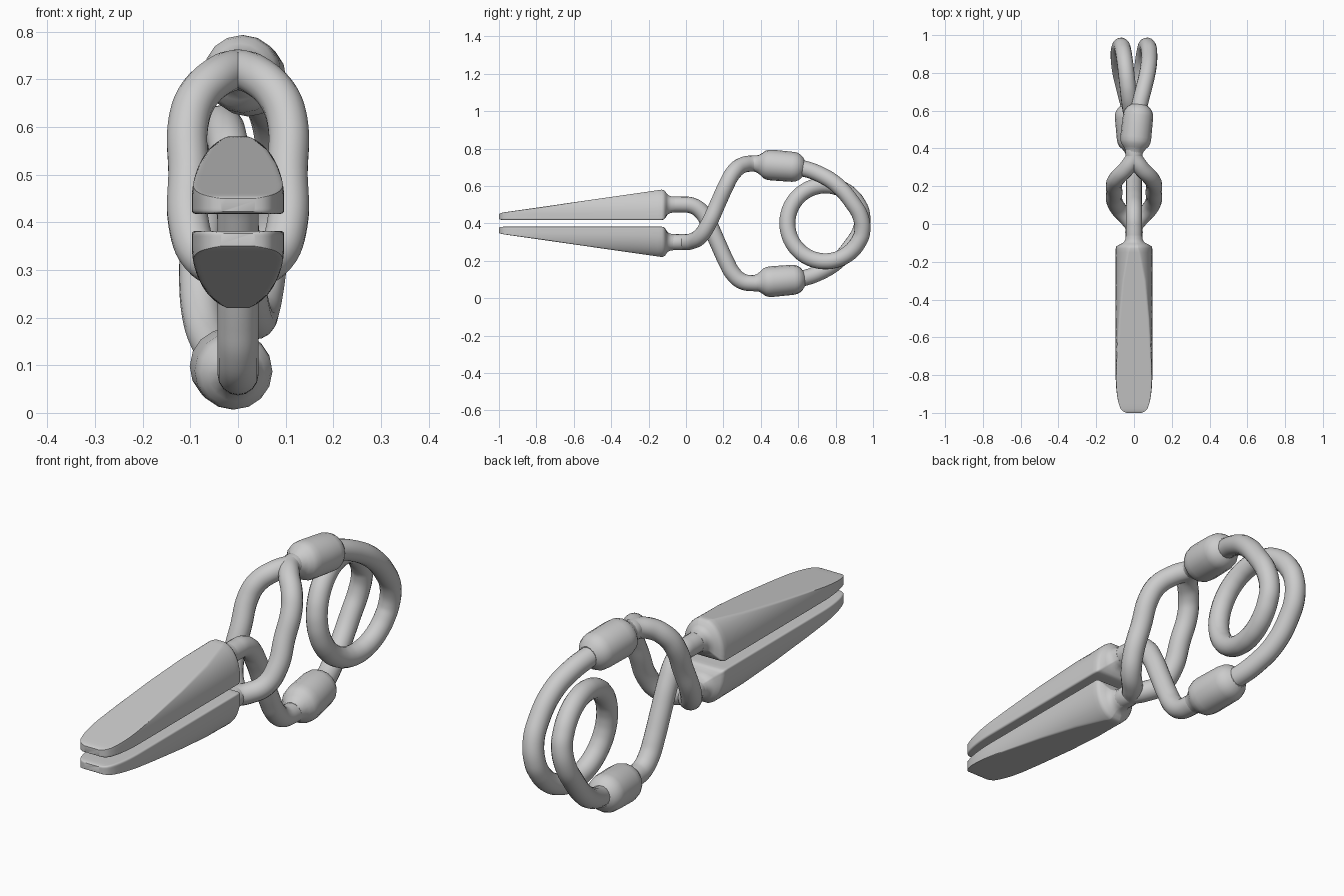
import bpy, bmesh
from math import sin, cos, asin, sqrt, atan2, radians
from mathutils import Vector

if "Cube" in bpy.data.objects:
    bpy.data.objects.remove(bpy.data.objects["Cube"])

MID = 0.4   # height of the plane between the jaws
R = 0.043   # wire radius


def flip(pts):
    """Mirror points top to bottom about the mid plane."""
    return [(x, y, 2 * MID - z) for x, y, z in pts]


def tube(name, pts, radii=None, smooth_path=True):
    """Round wire through points, optionally with a radius at each point."""
    cu = bpy.data.curves.new(name, 'CURVE')
    cu.dimensions = '3D'
    cu.bevel_depth = 1.0
    cu.bevel_resolution = 6
    cu.use_fill_caps = True
    cu.resolution_u = 6
    sp = cu.splines.new('BEZIER' if smooth_path else 'POLY')
    cps = sp.bezier_points if smooth_path else sp.points
    cps.add(len(pts) - 1)
    for i, (cp, p) in enumerate(zip(cps, pts)):
        cp.radius = radii[i] if radii else R
        if smooth_path:
            cp.co = p
            cp.handle_left_type = cp.handle_right_type = 'AUTO'
        else:
            cp.co = (*p, 1)
    ob = bpy.data.objects.new(name, cu)
    bpy.context.collection.objects.link(ob)
    finish(ob, True)


def finish(ob, convert=False):
    bpy.ops.object.select_all(action='DESELECT')
    ob.select_set(True)
    bpy.context.view_layer.objects.active = ob
    if convert:
        bpy.ops.object.convert(target='MESH')
    bpy.ops.object.shade_smooth_by_angle(angle=radians(40))


def chaikin(pts):
    """Round off a closed section by corner cutting."""
    out = []
    for a, b in zip(pts, pts[1:] + pts[:1]):
        out += [a.lerp(b, 0.25), a.lerp(b, 0.75)]
    return out


def jaw_section(y):
    """Flat-bottomed arch cut off by the sloping top plane."""
    d = y + 1
    w = 0.05 + 0.047 * sqrt(1 - max(0, 1 - d / 0.2) ** 2)
    top = 0.455 + 0.125 * min(1, d / 0.87)
    t_end = asin((top - 0.448) / 0.136)
    half = [(w - 0.018, 0.418), (w, 0.418), (w, 0.436)]
    half += [(w * cos(t_end * k / 6), 0.448 + 0.136 * sin(t_end * k / 6)) for k in range(7)]
    half.append((half[-1][0] * 0.75, top))
    pts = [Vector(p) for p in half] + [Vector((-x, z)) for x, z in reversed(half)]
    return chaikin(chaikin(pts))


def jaw(name, lower):
    # stations: (y, shrink at the tip, blend towards the round neck)
    st = [(-1, .72, 0), (-.996, .86, 0), (-.988, .95, 0), (-.975, 1, 0)]
    st += [(-.95 + .025 * k, 1, 0) for k in range(7)]
    st += [(-.7, 1, 0), (-.5, 1, 0), (-.3, 1, 0), (-.15, 1, 0), (-.13, 1, 0), (-.12, 1, .05),
           (-.112, 1, .2), (-.103, 1, .55), (-.095, 1, .8), (-.08, 1, .95), (-.06, 1, 1)]
    bm = bmesh.new()
    rings = []
    for y, s, f in st:
        sec = jaw_section(y)
        mid = Vector((0, (min(p.y for p in sec) + max(p.y for p in sec)) / 2))
        ring = []
        for p in sec:
            p = mid + (p - mid) * s
            a = atan2(p.y - 0.5, p.x)
            p = p.lerp(Vector((R * cos(a), 0.5 + R * sin(a))), f)
            ring.append(bm.verts.new((p.x, y, 2 * MID - p.y if lower else p.y)))
        rings.append(ring)
    n = len(rings[0])
    for a, b in zip(rings, rings[1:]):
        for i in range(n):
            bm.faces.new((a[i], a[(i + 1) % n], b[(i + 1) % n], b[i]))
    bm.faces.new(rings[0])
    bm.faces.new(rings[-1])
    bmesh.ops.recalc_face_normals(bm, faces=bm.faces)
    me = bpy.data.meshes.new(name)
    bm.to_mesh(me)
    bm.free()
    ob = bpy.data.objects.new(name, me)
    bpy.context.collection.objects.link(ob)
    finish(ob)


# Jaws
jaw("upper_jaw", False)
jaw("lower_jaw", True)

# Split arm: lower jaw up to the upper collar, opening into two branches
split = [(0, -.09, .3), (0, -.02, .3), (.03, .025, .303), (.078, .075, .33), (.104, .122, .40),
         (.104, .17, .505), (.104, .218, .61), (.083, .25, .667), (.035, .30, .71),
         (0, .36, .72), (0, .43, .717)]
for side, s in (("right", 1), ("left", -1)):
    tube("split_arm_" + side, [(s * x, y, z) for x, y, z in split])

# Single arm: upper jaw down through the split arm to the lower collar
tube("single_arm", flip([(0, y, z) for _, y, z in split]))

# Collars joining the arms to the spring
profile = [(0, .043), (.06, .048), (.13, .06), (.19, .074), (.26, .08), (.34, .082), (.6, .081),
           (.78, .08), (.85, .077), (.91, .069), (.96, .058), (1, .043)]
a, b = Vector((0, .37, .719)), Vector((.028, .63, .697))
path = [tuple(a.lerp(b, t)) for t, _ in profile]
radii = [r for _, r in profile]
tube("upper_collar", path, radii, False)
tube("lower_collar", [(-x, y, z) for x, y, z in flip(path)], radii, False)

# Spring: upper arm, one coil turn, lower arm
arm = [(.012, .54, .705), (.027, .62, .695), (.052, .72, .66), (.073, .81, .602),
       (.081, .89, .51), (.076, .935, .43)]
coil = []
for k in range(1, 24):
    t = radians(-15 * k)
    coil.append((.07 * (1 - k / 12), .745 + .203 * cos(t), MID + .203 * sin(t)))
tube("spring", arm + coil + [(-x, y, z) for x, y, z in reversed(flip(arm))])
